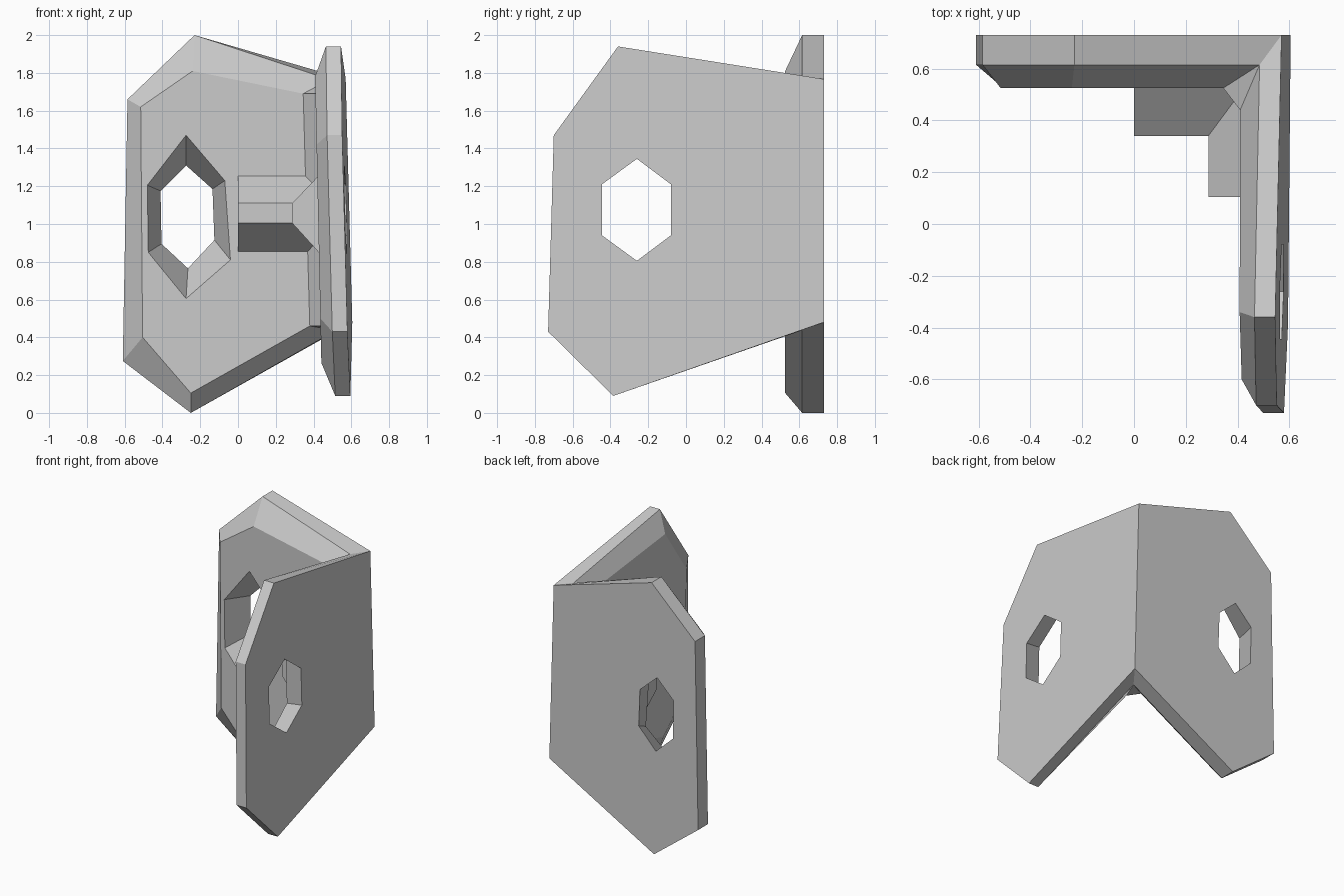
import bpy
import bmesh

cube = bpy.data.objects.get("Cube")
if cube:
    bpy.data.objects.remove(cube, do_unlink=True)

grey = bpy.data.materials.new("light grey")
grey.use_nodes = True
colour = (0.6, 0.6, 0.6, 1)
grey.diffuse_color = colour
grey.node_tree.nodes["Principled BSDF"].inputs["Base Color"].default_value = colour


def finish(name, bm):
    bmesh.ops.remove_doubles(bm, verts=bm.verts, dist=0.0005)
    bmesh.ops.recalc_face_normals(bm, faces=bm.faces)
    mesh = bpy.data.meshes.new(name)
    bm.to_mesh(mesh)
    bm.free()
    mesh.materials.append(grey)
    obj = bpy.data.objects.new(name, mesh)
    bpy.context.collection.objects.link(obj)
    return obj


def loft(bm, rings, seams):
    """Closed loft through rings; seams lists the bands left open on the last side."""
    rows = [[bm.verts.new(p) for p in ring] for ring in rings]
    for k, row in enumerate(rows):
        nxt = rows[(k + 1) % len(rows)]
        n = len(row)
        for i in range(n):
            j = (i + 1) % n
            if not (k in seams and i == 4):
                bm.faces.new((row[i], row[j], nxt[j], nxt[i]))


# Shared points of the corner joint, listed bottom then top
outer_corner = [(0.605, 0.73, 0.48), (0.57, 0.73, 1.767)]
rim_corner = [(0.52, 0.615, 0.437), (0.485, 0.615, 1.765)]
back_bevel = [(0.38, 0.525, 0.46), (0.345, 0.525, 1.69)]
side_bevel = [(0.437, 0.44, 0.46), (0.41, 0.44, 1.69)]


# Back plate: each ring runs top, edge, edge, bottom, corner, corner
def back(y, points):
    return [(x, y, z) for x, z in points]


outline = [(-0.23, 2.0), (-0.585, 1.66), (-0.61, 0.275), (-0.25, 0.0)]
face = [(-0.24, 1.81), (-0.515, 1.62), (-0.505, 0.40), (-0.25, 0.105)]
hole_back = [(-0.275, 1.31), (-0.41, 1.175), (-0.405, 0.895),
             (-0.265, 0.765), (-0.125, 0.915), (-0.135, 1.185)]
hole_front = [(-0.275, 1.47), (-0.48, 1.205), (-0.475, 0.85),
              (-0.275, 0.605), (-0.04, 0.81), (-0.07, 1.23)]
bm = bmesh.new()
loft(bm, [back(0.73, hole_back),
          back(0.73, outline) + outer_corner,
          back(0.615, outline) + rim_corner,
          back(0.525, face) + back_bevel,
          back(0.525, hole_front)], seams=(1, 2))


# Side plate: slightly tilted outer plane and inner plane
def outer(points, inset=0.0):
    return [(0.605 + 0.0186 * (y - 0.73) - 0.027 * (z - 0.48) - inset, y, z) for y, z in points]


def inner(points):
    return [(0.437 - 0.022 * (z - 0.46), y, z) for y, z in points]


outline = [(-0.36, 1.94), (-0.7, 1.47), (-0.73, 0.43), (-0.385, 0.09)]
face = [(-0.34, 1.78), (-0.6, 1.42), (-0.6, 0.5), (-0.37, 0.265)]
hole = [(-0.26, 1.345), (-0.445, 1.21), (-0.445, 0.94),
        (-0.26, 0.805), (-0.08, 0.94), (-0.08, 1.21)]
wide_hole = [(-0.26 + (y + 0.26) * 1.22, 1.075 + (z - 1.075) * 1.3) for y, z in hole]
loft(bm, [outer(hole),
          outer(outline) + outer_corner,
          outer(outline, 0.08) + rim_corner,
          inner(face) + side_bevel,
          inner(wide_hole)], seams=(1, 2))

# Bevel strip filling the inside corner
strip = [back_bevel[0], side_bevel[0], side_bevel[1], back_bevel[1]]
bm.faces.new([bm.verts.new(p) for p in strip])
for r, b, s in zip(rim_corner, back_bevel, side_bevel):
    bm.faces.new([bm.verts.new(p) for p in (r, b, s)])
finish("corner_bracket", bm)


# Tapered rib wrapping the inside corner
def section(tip, base):
    return [(*base, 0.825), (*tip, 1.005), (*tip, 1.11), (*base, 1.28)]


sections = [section((0.0, 0.34), (0.0, 0.56)),
            section((0.287, 0.34), (0.45, 0.56)),
            section((0.287, 0.105), (0.45, 0.105))]
bm = bmesh.new()
rows = [[bm.verts.new(p) for p in s] for s in sections]
for a, b in zip(rows, rows[1:]):
    for i in range(4):
        j = (i + 1) % 4
        bm.faces.new((a[i], a[j], b[j], b[i]))
bm.faces.new(rows[0])
bm.faces.new(rows[-1])
finish("corner_rib", bm)
